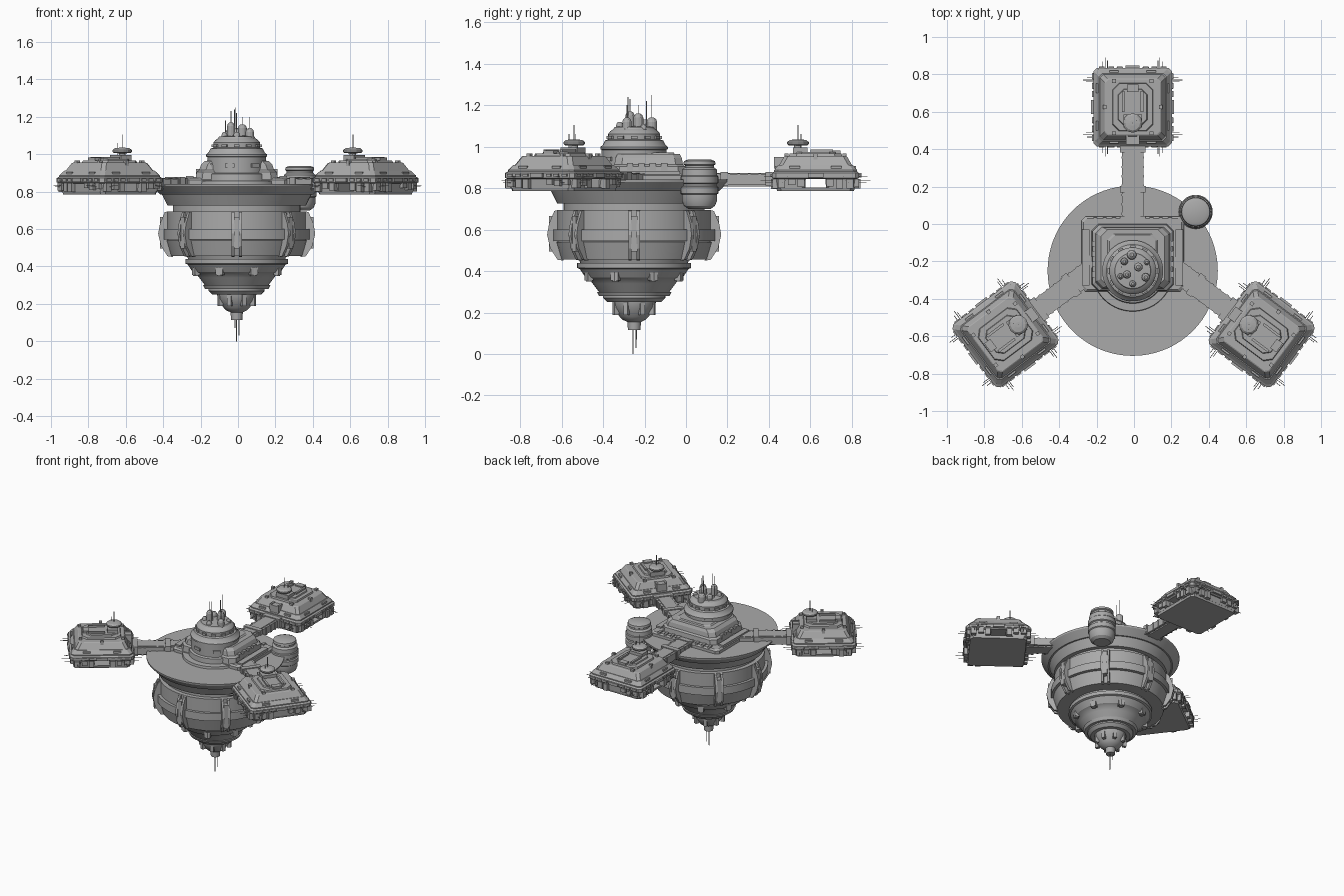
import bpy, bmesh, math, random
from mathutils import Matrix, Vector

if "Cube" in bpy.data.objects:
    bpy.data.objects.remove(bpy.data.objects["Cube"])
random.seed(4)
TAU = math.tau
HUB = Matrix.Translation((-0.007, -0.25, 0))

grey = bpy.data.materials.new("hull grey")
grey.use_nodes = True
COLOUR = (0.4, 0.4, 0.4, 1)
grey.diffuse_color = COLOUR
grey.node_tree.nodes["Principled BSDF"].inputs["Base Color"].default_value = COLOUR


def loft(bm, rings):
    """Bridge equal rings of points and cap both ends."""
    loops = [[bm.verts.new(p) for p in ring] for ring in rings]
    n = len(loops[0])
    for a, b in zip(loops, loops[1:]):
        for i in range(n):
            j = (i + 1) % n
            bm.faces.new((a[i], a[j], b[j], b[i]))
    bm.faces.new(loops[0][::-1])
    bm.faces.new(loops[-1])


def lathe(bm, profile, n=48, x=0, y=0):
    loft(bm, [[(x + r * math.cos(TAU * i / n), y + r * math.sin(TAU * i / n), z)
               for i in range(n)] for r, z in profile])


def tiers(bm, levels, cut=0.02, x=0, y=0):
    """Stack of chamfered rectangles: half width, half depth, height."""
    rings = []
    for w, d, z in levels:
        c = cut
        pts = [(w, -d + c), (w, d - c), (w - c, d), (-w + c, d),
               (-w, d - c), (-w, -d + c), (-w + c, -d), (w - c, -d)]
        rings.append([(x + px, y + py, z) for px, py in pts])
    loft(bm, rings)


def box(bm, centre, size, turn=0):
    m = (Matrix.Rotation(turn, 4, "Z") @ Matrix.Translation(centre)
         @ Matrix.Diagonal((*size, 1)))
    bmesh.ops.create_cube(bm, size=1, matrix=m)


def rod(bm, a, b, r=0.002, n=5):
    a, b = Vector(a), Vector(b)
    m = (Matrix.Translation((a + b) / 2)
         @ (b - a).to_track_quat("Z", "Y").to_matrix().to_4x4())
    bmesh.ops.create_cone(bm, cap_ends=True, segments=n, radius1=r,
                          radius2=r, depth=(b - a).length, matrix=m)


def finish(name, bm, places=(HUB,), smooth=False):
    bmesh.ops.recalc_face_normals(bm, faces=bm.faces)
    mesh = bpy.data.meshes.new(name)
    bm.to_mesh(mesh)
    bm.free()
    mesh.materials.append(grey)
    for place in places:
        ob = bpy.data.objects.new(name, mesh)
        bpy.context.collection.objects.link(ob)
        ob.matrix_world = place
    if smooth:
        bpy.ops.object.select_all(action="DESELECT")
        ob.select_set(True)
        bpy.context.view_layer.objects.active = ob
        bpy.ops.object.shade_smooth_by_angle(angle=math.radians(28))


# Main hull: flared rim, recessed belt, lower bowl and keel
bm = bmesh.new()
lathe(bm, [(.03, .115), (.033, .155), (.055, .165), (.07, .18), (.10, .225),
           (.105, .25), (.13, .25), (.15, .27), (.15, .28), (.17, .28),
           (.18, .3), (.17, .3), (.2, .34), (.215, .36), (.235, .37),
           (.262, .41), (.275, .415), (.275, .44), (.26, .44), (.265, .455),
           (.35, .455), (.375, .54), (.365, .545), (.39, .545), (.39, .6),
           (.37, .6), (.37, .695), (.34, .695), (.34, .725), (.37, .725),
           (.4, .785), (.41, .785), (.453, .83), (.455, .842)], 72)
finish("hull", bm, smooth=True)

# Eight curved clamps gripping the belt, with pods lower down
bm = bmesh.new()
outline = [(.34, .45), (.37, .455), (.405, .51), (.42, .575), (.41, .63),
           (.385, .69), (.365, .695)]
for k in range(8):
    a = TAU * k / 8
    turn = Matrix.Rotation(a, 3, "Z")
    for side in (-.02, .02):
        loft(bm, [[turn @ Vector((r, side + t, z)) for r, z in outline]
                  for t in (-.008, .008)])
    box(bm, (.39, 0, .58), (.04, .03, .17), a)
finish("belt_clamps", bm)

bm = bmesh.new()
for k in range(8):
    a = TAU * k / 8 + TAU / 16
    box(bm, (.235, 0, .38), (.03, .04, .05), a)
    box(bm, (.095, 0, .225), (.025, .022, .075), a)
    rod(bm, Matrix.Rotation(a, 3, "Z") @ Vector((.235, 0, .35)),
        Matrix.Rotation(a, 3, "Z") @ Vector((.235, 0, .40)), .016, 10)
finish("keel_pods", bm)

# Keel antennas
bm = bmesh.new()
for x, y, z in [(0, -.005, 0), (.012, .01, .03), (-.01, .012, .07)]:
    rod(bm, (x, y, z), (x, y, .14), .0025)
finish("keel_antennas", bm)

# Stepped superstructure on the deck
bm = bmesh.new()
tiers(bm, [(.275, .2, .84), (.275, .2, .862), (.262, .19, .872)], .02, 0, .09)
tiers(bm, [(.22, .18, .865), (.215, .175, .905), (.2, .165, .915),
           (.19, .16, .945), (.17, .15, .965)], .035, 0, .07)
tiers(bm, [(.14, .13, .96), (.125, .12, .972)], .03, 0, .07)
for s in (-1, 1):
    box(bm, (s * .25, .07, .87), (.04, .3, .025))
    for k in range(4):
        box(bm, (s * .2, -.02 + k * .055, .9), (.035, .03, .04))
        box(bm, (s * (.05 + k * .05), .27, .865), (.02, .03, .03))
finish("superstructure", bm)

# Command dome
bm = bmesh.new()
lathe(bm, [(.218, .84), (.215, .858), (.175, .86), (.172, .895), (.157, .9),
           (.157, .985), (.163, .988), (.163, .998), (.15, 1.01), (.14, 1.03),
           (.125, 1.035), (.125, 1.062), (.115, 1.075), (.10, 1.085),
           (.095, 1.095), (.03, 1.10)], 56)
finish("command_dome", bm, smooth=True)

bm = bmesh.new()
for k in range(7):
    box(bm, (.16, 0, .94), (.008, .05, .02), TAU * k / 7 - .9)
for k in range(12):
    box(bm, (.128, 0, 1.045), (.012, .03, .015), TAU * k / 12)
finish("dome_panels", bm)

# Sensor towers and masts on the dome
bm = bmesh.new()
for x, y, r, z in [(-.005, .085, .026, 1.14), (-.045, .05, .02, 1.13),
                   (.03, .02, .024, 1.16), (-.03, -.02, .022, 1.17),
                   (.07, -.035, .022, 1.14), (0, -.07, .018, 1.12),
                   (-.065, -.03, .016, 1.12), (.075, .045, .016, 1.11)]:
    lathe(bm, [(r, 1.05), (r, z - .02), (r * .8, z - .008), (r * .4, z)], 12, x, y)
for x, y, z in [(-.03, -.02, 1.23), (-.005, .085, 1.25), (.07, -.035, 1.2),
                (0, .06, 1.22), (-.012, -.03, 1.24), (-.06, .02, 1.18),
                (.03, .02, 1.2)]:
    rod(bm, (x, y, 1.08), (x, y, z), .0025)
finish("sensor_towers", bm)

# Side tank
bm = bmesh.new()
lathe(bm, [(.055, .70), (.075, .715), (.085, .74), (.085, .77), (.091, .775),
           (.091, .805), (.083, .81), (.083, .82), (.091, .825), (.091, .855),
           (.086, .86), (.084, .89), (.07, .9), (.07, .91), (.078, .915),
           (.075, .93), (.055, .938)], 32, .33, .065)
finish("side_tank", bm, (Matrix(),), True)
bm = bmesh.new()
box(bm, (.27, .0, .8), (.14, .07, .06), .15)
finish("tank_bracket", bm, (Matrix(),))

# Outer modules: local +y points away from the hub
ANGLE = math.radians(126.9)
places = [Matrix.Translation((x, y, 0)) @ Matrix.Rotation(a, 4, "Z")
          for x, y, a in [(-.007, .625, 0), (-.687, -.59, ANGLE), (.682, -.59, -ANGLE)]]

# Arms with ribs and end collars
bm = bmesh.new()
box(bm, (0, -.4, .842), (.115, .5, .05))
box(bm, (0, -.4, .84), (.085, .5, .064))
for k in range(9):
    box(bm, (0, -.62 + k * .05, .842), (.122, .012, .056))
for y in (-.225, -.44, -.6):
    box(bm, (0, y, .845), (.135, .035, .066))
finish("connecting_arm", bm, places)

# Module shell with a channel under the slab
bm = bmesh.new()
tiers(bm, [(.185, .185, .785), (.19, .19, .803)], .02)
for s in (-1, 1):
    tiers(bm, [(.19, .07, .8), (.195, .073, .85)], .015, 0, s * .12)
tiers(bm, [(.2, .2, .843), (.21, .21, .85), (.21, .21, .872), (.2, .2, .88),
           (.2, .2, .887), (.18, .18, .912), (.175, .175, .912),
           (.152, .152, .952), (.147, .147, .955)], .018)
finish("module_shell", bm, places)

# Module roof: raised deck, rails, studs and turret
bm = bmesh.new()
tiers(bm, [(.11, .13, .95), (.105, .125, .966)], .035)
tiers(bm, [(.08, .1, .96), (.075, .095, .974)], .03)
for s in (-1, 1):
    box(bm, (s * .05, .03, .978), (.014, .11, .016))
    box(bm, (s * .03, -.155, .93), (.012, .09, .04))
    for y in (-.14, 0, .14):
        x = .15 if y == 0 else .1
        box(bm, (s * x, y, .95), (.02, .02, .035))
box(bm, (0, .1, .975), (.06, .04, .015))
box(bm, (0, -.15, .92), (.07, .1, .05))
box(bm, (0, -.075, .98), (.1, .07, .03))
lathe(bm, [(.018, .97), (.018, 1.005), (.045, 1.006), (.052, 1.013),
           (.052, 1.022), (.04, 1.032), (.015, 1.035)], 12, 0, -.085)
rod(bm, (0, -.085, 1.03), (0, -.085, 1.105), .0025)
rod(bm, (.02, -.07, .98), (.02, -.07, 1.06))
finish("module_roof", bm, places)

# Module wall machinery and whisker antennas on each side
bm = bmesh.new()
for k in range(4):
    a = TAU * k / 4
    turn = Matrix.Rotation(a, 3, "Z")
    for x in (-.165, -.115, -.07, .07, .115, .165):
        h = random.uniform(.025, .05)
        box(bm, (x, .195, .845 - h / 2), (.034, random.uniform(.025, .045), h), a)
        box(bm, (x, .21, .862), (.03, .014, .014), a)
    box(bm, (0, .212, .862), (.075, .02, .02), a)
    for s in (-1, 1):
        box(bm, (s * .1, .185, .9), (.05, .02, .012), a)
        for x, z, out in [(.145, .835, .265), (.16, .825, .245), (.135, .855, .25)]:
            rod(bm, turn @ Vector((s * x, .18, z)), turn @ Vector((s * x, out, z)), .0018)
finish("module_machinery", bm, places)
